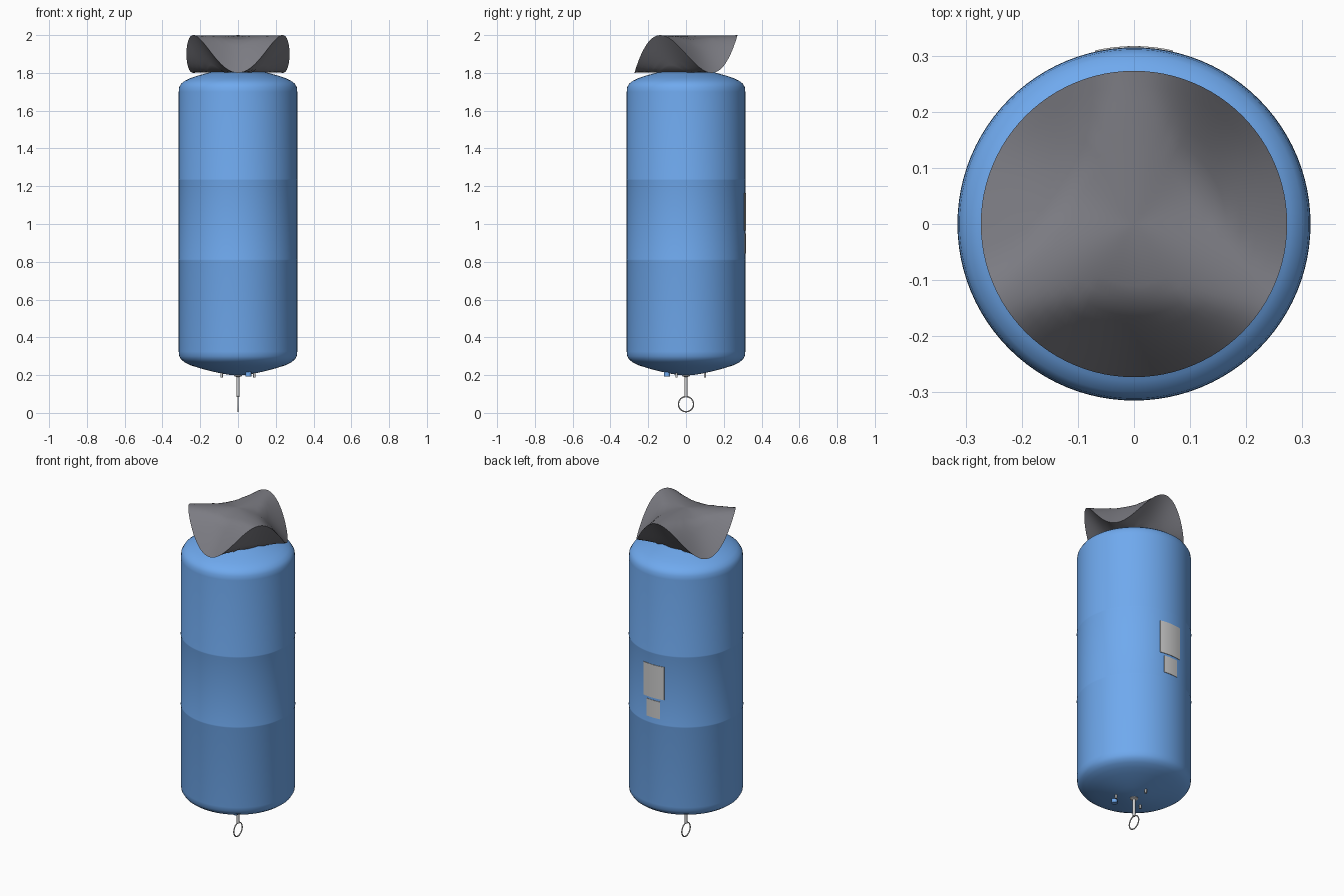
import bpy, bmesh, math
from math import sin, cos, pi

if "Cube" in bpy.data.objects:
    bpy.data.objects.remove(bpy.data.objects["Cube"])


def material(name, rgb):
    m = bpy.data.materials.new(name)
    m.diffuse_color = (*rgb, 1)
    m.use_nodes = True
    m.node_tree.nodes["Principled BSDF"].inputs["Base Color"].default_value = m.diffuse_color
    return m


blue = material("blue_paint", (0.16, 0.40, 0.86))
grey = material("dark_grey_cover", (0.20, 0.20, 0.225))


def finish(name, bm, mat=None, angle=35):
    bmesh.ops.remove_doubles(bm, verts=bm.verts, dist=1e-5)
    bmesh.ops.recalc_face_normals(bm, faces=bm.faces)
    me = bpy.data.meshes.new(name)
    bm.to_mesh(me)
    bm.free()
    ob = bpy.data.objects.new(name, me)
    bpy.context.collection.objects.link(ob)
    if mat:
        me.materials.append(mat)
    bpy.ops.object.select_all(action='DESELECT')
    ob.select_set(True)
    bpy.context.view_layer.objects.active = ob
    bpy.ops.object.shade_smooth_by_angle(angle=math.radians(angle))
    return ob


def revolve(name, profile, mat=None, n=64, at=(0, 0)):
    """Spin (radius, height) points around a vertical axis."""
    bm = bmesh.new()
    vs = [bm.verts.new((r, 0, z)) for r, z in profile]
    es = [bm.edges.new(p) for p in zip(vs, vs[1:])]
    bmesh.ops.spin(bm, geom=vs + es, cent=(0, 0, 0), axis=(0, 0, 1),
                   angle=2 * pi, steps=n, use_duplicate=False)
    bmesh.ops.translate(bm, verts=bm.verts, vec=(at[0], at[1], 0))
    return finish(name, bm, mat)


# Tank shell with domed ends and two fine weld seams
lower = [(0, .198), (.05, .202), (.10, .211), (.16, .225), (.21, .239), (.25, .252),
         (.28, .266), (.30, .281), (.311, .30), (.314, .325)]
upper = [(r, 2.025 - z) for r, z in reversed(lower)]
seams = []
for z in (.81, 1.235):
    seams += [(.314, z - .003), (.3147, z), (.314, z + .003)]
revolve("tank_body", lower + seams + upper, blue, 96)

# Top cover: three-wave rim, closed by an upper and a lower skin. Each skin is
# flat over the triangle between its wave tips, then runs straight to the rim.
R, N, RINGS = .273, 96, 10


def skin_height(t, a, apex, tip, softness):
    rim = 1.9 - .1 * sin(3 * a)
    off = (a - tip + pi / 3) % (2 * pi / 3) - pi / 3
    edge = .5 / cos(off)
    hull = max(0, (t - edge) / (1 - edge))
    return apex + (rim - apex) * ((1 - softness) * hull + softness * t ** 2)


bm = bmesh.new()
for apex, tip, softness in ((1.997, pi / 6, .5), (1.803, pi / 2, 0)):
    grid = []
    for i in range(RINGS + 1):
        t = i / RINGS
        row = []
        for k in range(N):
            a = 2 * pi * k / N
            row.append(bm.verts.new((R * t * cos(a), R * t * sin(a),
                                     skin_height(t, a, apex, tip, softness))))
        grid.append(row)
    for i in range(RINGS):
        for k in range(N):
            j = (k + 1) % N
            if i == 0:
                bm.faces.new((grid[0][0], grid[1][k], grid[1][j]))
            else:
                bm.faces.new((grid[i][k], grid[i + 1][k], grid[i + 1][j], grid[i][j]))
    bmesh.ops.delete(bm, geom=grid[0][1:], context='VERTS')
finish("top_cover", bm, grey, angle=60)


# Curved plates on the back of the shell
def plate(name, width, z0, z1, n=8):
    bm = bmesh.new()
    rings = []
    for k in range(n + 1):
        a = pi / 2 + (k / n - .5) * width / .315
        rings.append([bm.verts.new((r * cos(a), r * sin(a), z))
                      for r, z in ((.311, z0), (.317, z0), (.317, z1), (.311, z1))])
    for p, q in zip(rings, rings[1:]):
        for i in range(4):
            j = (i + 1) % 4
            bm.faces.new((p[i], p[j], q[j], q[i]))
    bm.faces.new(rings[0])
    bm.faces.new(rings[-1])
    return finish(name, bm)


plate("large_plate", .14, .965, 1.165)
plate("small_plate", .09, .845, .95)

# Hanging rod and pull ring
revolve("hanger_rod", [(0, .21), (.022, .21), (.022, .196), (.008, .19), (.008, .085), (0, .085)], n=20)
bpy.ops.mesh.primitive_torus_add(major_radius=.040, minor_radius=.0035, major_segments=48,
                                 minor_segments=10, location=(0, 0, .0465),
                                 rotation=(0, pi / 2, 0))
bpy.context.object.name = "pull_ring"
bpy.ops.object.shade_smooth()

# Small studs and a fitting under the lower dome
for k in range(3):
    a = pi / 2 + k * 2 * pi / 3
    revolve(f"bottom_stud_{k + 1}", [(0, .188), (.006, .188), (.006, .22), (0, .22)],
            n=16, at=(.1 * cos(a), .1 * sin(a)))
revolve("bottom_fitting", [(0, .192), (.016, .192), (.016, .222), (0, .222)],
        blue, 20, at=(.055, -.10))
